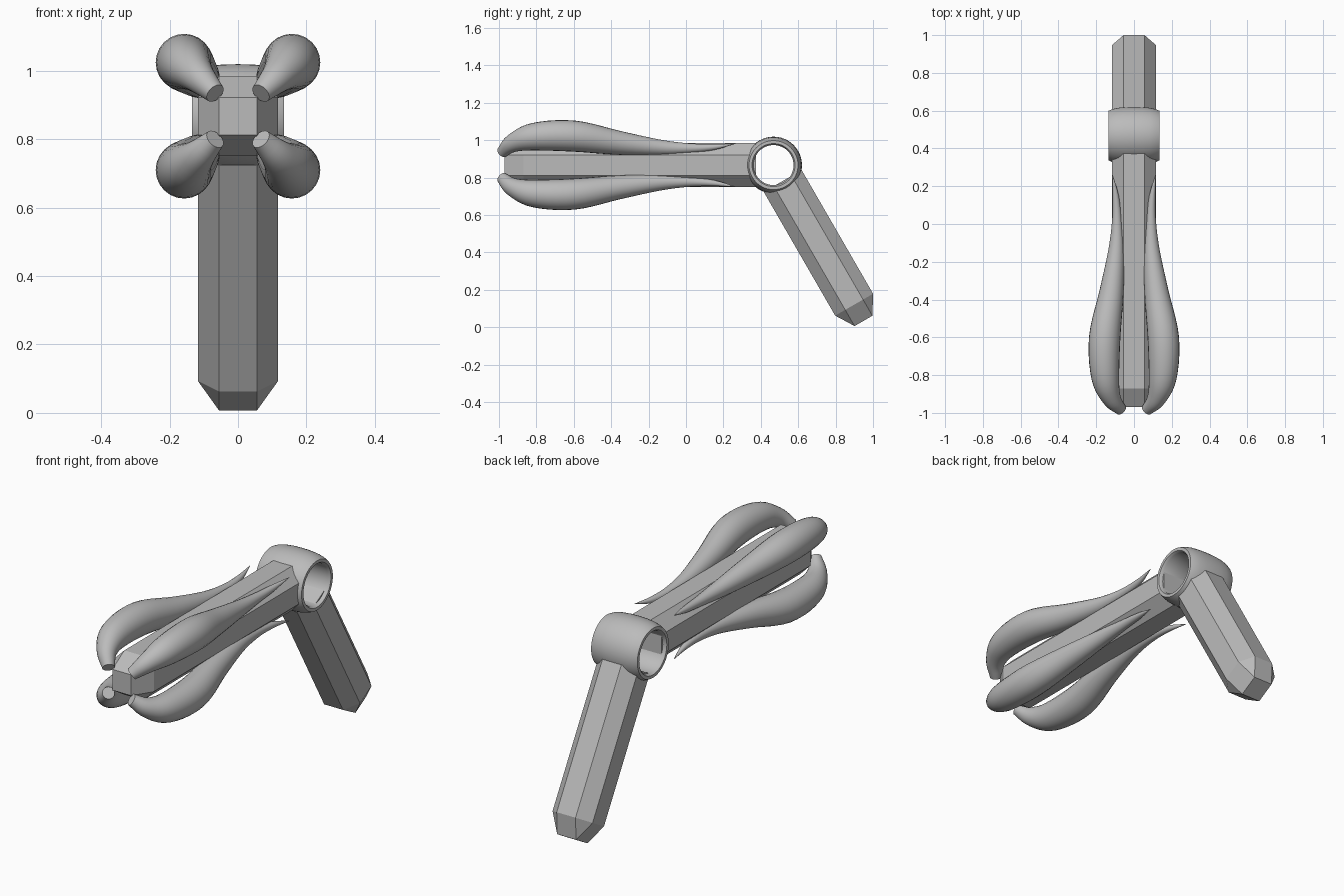
import bpy, bmesh, math
from mathutils import Vector

if "Cube" in bpy.data.objects:
    bpy.data.objects.remove(bpy.data.objects["Cube"])

HINGE = Vector((0, 0.468, 0.867))   # centre of the joint

grey = bpy.data.materials.new("plain grey")
grey.diffuse_color = (0.5, 0.5, 0.5, 1)
grey.use_nodes = True
grey.node_tree.nodes["Principled BSDF"].inputs["Base Color"].default_value = grey.diffuse_color


def skin(name, rings, loop=False, smooth=None):
    """Bridge a list of equal-sized rings; cap the ends unless it loops."""
    bm = bmesh.new()
    rows = [[bm.verts.new(p) for p in ring] for ring in rings]
    n = len(rows[0])
    pairs = list(zip(rows, rows[1:]))
    if loop:
        pairs.append((rows[-1], rows[0]))
    else:
        bm.faces.new(rows[0])
        bm.faces.new(rows[-1])
    for a, b in pairs:
        for i in range(n):
            j = (i + 1) % n
            bm.faces.new((a[i], a[j], b[j], b[i]))
    bmesh.ops.remove_doubles(bm, verts=bm.verts[:], dist=1e-5)
    bmesh.ops.recalc_face_normals(bm, faces=bm.faces[:])
    mesh = bpy.data.meshes.new(name)
    bm.to_mesh(mesh)
    bm.free()
    mesh.materials.append(grey)
    ob = bpy.data.objects.new(name, mesh)
    bpy.context.collection.objects.link(ob)
    if smooth:
        bpy.ops.object.select_all(action='DESELECT')
        ob.select_set(True)
        bpy.context.view_layer.objects.active = ob
        bpy.ops.object.shade_smooth_by_angle(angle=math.radians(smooth))
    return ob


def arm(name, direction, start, end, w=0.117, s=0.055, taper=0.1):
    """Chamfered square bar leaving the hinge, tapering to a square end."""
    d = Vector(direction).normalized()
    u = Vector((1, 0, 0))
    v = d.cross(u)
    octagon = [(w, -s), (w, s), (s, w), (-s, w), (-w, s), (-w, -s), (-s, -w), (s, -w)]
    square = [(math.copysign(s, a), math.copysign(s, b)) for a, b in octagon]
    place = lambda shape, t: [HINGE + d * t + u * a + v * b for a, b in shape]
    skin(name, [place(octagon, start), place(octagon, end - taper), place(square, end)])


# the two hinged bars
arm("upper_arm", (0, -1, 0), 0.095, 1.438)
arm("lower_arm", (0, 0.5, -0.866), 0.098, 0.962)

# barrel-shaped hollow joint, axis along x
half = [(0.135, 0.115), (0.135, 0.131), (0.115, 0.140), (0.085, 0.147), (0.045, 0.151)]
profile = half + [(0, 0.152)] + [(-x, r) for x, r in reversed(half)]
profile += [(-0.122, 0.107), (0.122, 0.107)]
SEG = 48
skin("hinge_ring", [[HINGE + Vector((x, r * math.cos(a), r * math.sin(a))) for x, r in profile]
                    for a in (2 * math.pi * i / SEG for i in range(SEG))], loop=True, smooth=35)

# petals: y, offset from the arm axis in both x and z, radius
path = [(-0.985, 0.067, 0.030), (-0.925, 0.118, 0.050), (-0.81, 0.152, 0.074), (-0.60, 0.155, 0.083),
        (-0.36, 0.119, 0.064), (-0.14, 0.094, 0.042), (0.02, 0.090, 0.026),
        (0.15, 0.097, 0.016), (0.265, 0.115, 0.001)]


def spline(points, steps=5):
    """Catmull-Rom subdivision of a point list."""
    p = [Vector(q) for q in points]
    p = [2 * p[0] - p[1]] + p + [2 * p[-1] - p[-2]]
    out = []
    for i in range(1, len(p) - 2):
        a, b, c, d = p[i - 1:i + 3]
        for k in range(steps):
            t = k / steps
            out.append(0.5 * (2 * b + (c - a) * t + (2 * a - 5 * b + 4 * c - d) * t ** 2
                              + (3 * b - a - 3 * c + d) * t ** 3))
    return out + [p[-2]]


def petal(name, sx, sz):
    pts = spline(path)
    centres = [Vector((sx * p[1], p[0], HINGE.z + sz * p[1])) for p in pts]
    side = Vector((sx, 0, -sz)).normalized()
    rings = []
    for i, c in enumerate(centres):
        t = (centres[min(i + 1, len(pts) - 1)] - centres[max(i - 1, 0)]).normalized()
        up = t.cross(side)
        r = max(pts[i][2], 0.001)
        rings.append([c + r * (side * math.cos(a) + up * math.sin(a))
                      for a in (2 * math.pi * k / 24 for k in range(24))])
    skin(name, rings, smooth=40)


for sx, lr in ((-1, "left"), (1, "right")):
    for sz, ud in ((-1, "lower"), (1, "upper")):
        petal(f"petal_{ud}_{lr}", sx, sz)
